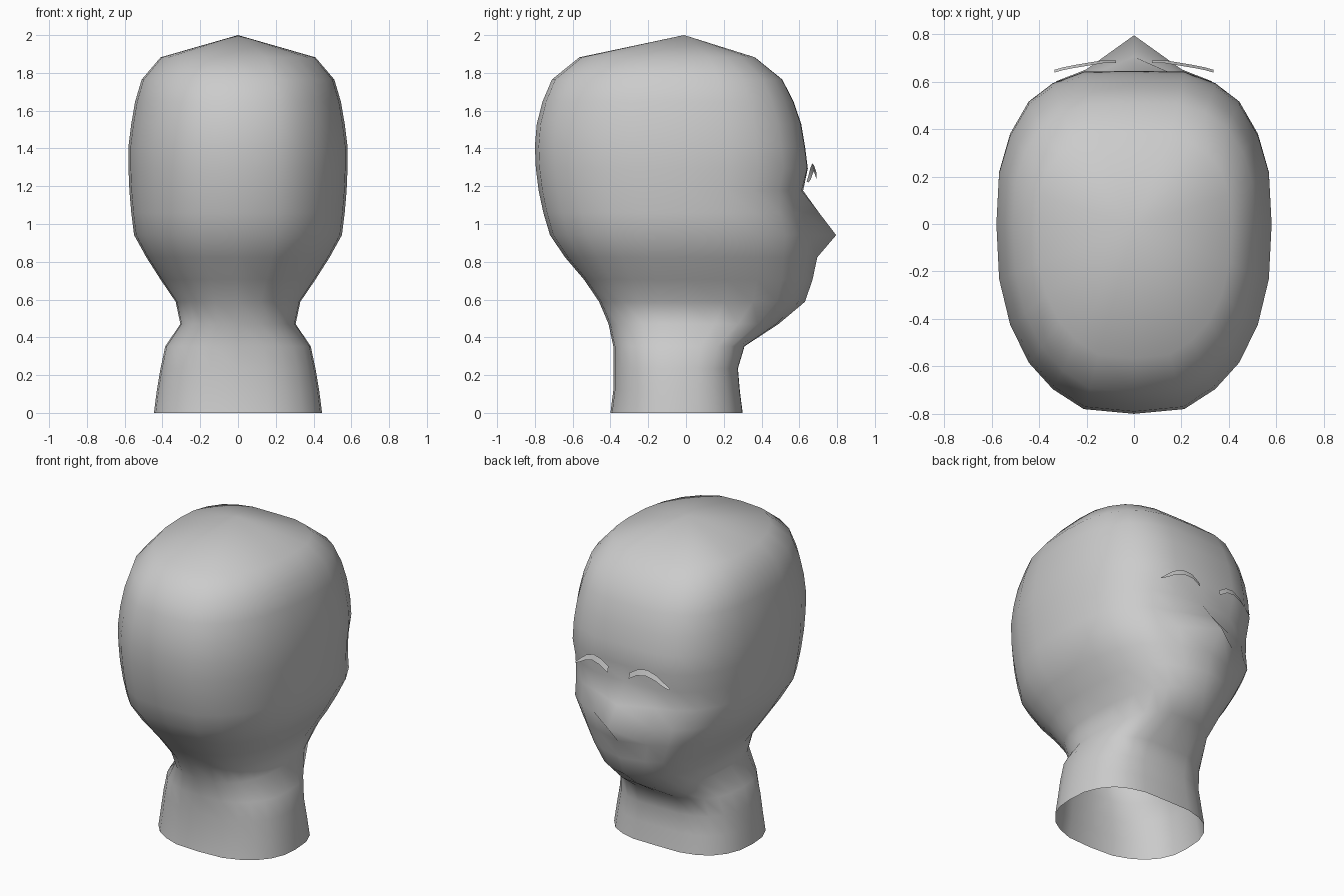
import bpy
import bmesh

if "Cube" in bpy.data.objects:
    bpy.data.objects.remove(bpy.data.objects["Cube"])

clay = bpy.data.materials.new("clay grey")
clay.use_nodes = True
clay.diffuse_color = (0.6, 0.6, 0.6, 1)
clay.node_tree.nodes["Principled BSDF"].inputs["Base Color"].default_value = (0.6, 0.6, 0.6, 1)


def finish(bm, name):
    mesh = bpy.data.meshes.new(name)
    bm.to_mesh(mesh)
    bm.free()
    mesh.materials.append(clay)
    mesh.shade_smooth()
    obj = bpy.data.objects.new(name, mesh)
    bpy.context.collection.objects.link(obj)
    return obj


# Quarter outlines of a cross-section, from the middle line to the side
SIDE = [0, .365, .59, .765, .9, .98, 1]
FRONT = [1, .995, .92, .8, .59, .34, 0]
BACK = [1, .975, .87, .73, .53, .29, 0]

# Levels: half width, back y, face y, centre y, nose and chin ridge
LEVELS = [
    (.445, -.40, .30, -.05, 0), (.43, -.385, .285, -.05, 0),
    (.41, -.385, .275, -.05, 0), (.385, -.385, .31, -.04, 0),
    (.305, -.41, .48, -.02, .01), (.33, -.46, .60, 0, .03),
    (.41, -.54, .635, 0, .035), (.485, -.64, .645, 0, .05),
    (.55, -.72, .655, 0, .14), (.565, -.755, .62, 0, .085),
    (.575, -.78, .615, 0, .005), (.58, -.795, .645, 0, 0),
    (.58, -.80, .63, 0, 0), (.565, -.79, .61, 0, 0),
    (.545, -.76, .57, 0, 0), (.51, -.71, .51, 0, 0),
    (.41, -.565, .365, 0, 0),
]
STEP = 2 / len(LEVELS)


def ring_points(width, back, front, centre, ridge):
    pts = [(s * width, centre + f * (front - centre)) for s, f in zip(SIDE, FRONT)]
    pts[0] = (0, front + ridge)
    rear = [(s * width, centre + b * (back - centre)) for s, b in zip(SIDE, BACK)]
    half = pts + rear[-2::-1]
    return half + [(-x, y) for x, y in half[-2:0:-1]]


# Head and open neck
bm = bmesh.new()
rings = [[bm.verts.new((x, y, i * STEP)) for x, y in ring_points(*level)]
         for i, level in enumerate(LEVELS)]
count = len(rings[0])
for low, high in zip(rings, rings[1:]):
    for i in range(count):
        j = (i + 1) % count
        bm.faces.new((low[i], low[j], high[j], high[i]))
apex = bm.verts.new((0, -.01, 2))
for i in range(count):
    bm.faces.new((rings[-1][i], rings[-1][(i + 1) % count], apex))
bmesh.ops.recalc_face_normals(bm, faces=bm.faces)
finish(bm, "head")

# Arched eyebrows: upper edge and ribbon height
BROW = [(.075, .69, 1.275, .035), (.13, .69, 1.31, .035), (.19, .68, 1.32, .035),
        (.25, .67, 1.295, .03), (.30, .66, 1.255, .02), (.335, .65, 1.225, .005)]
for name, sign in (("left_eyebrow", 1), ("right_eyebrow", -1)):
    bm = bmesh.new()
    pairs = [(bm.verts.new((sign * x, y - .012, z)),
              bm.verts.new((sign * x, y, z - h))) for x, y, z, h in BROW]
    for a, b in zip(pairs, pairs[1:]):
        quad = (a[0], b[0], b[1], a[1])
        bm.faces.new(quad if sign > 0 else quad[::-1])
    finish(bm, name)
